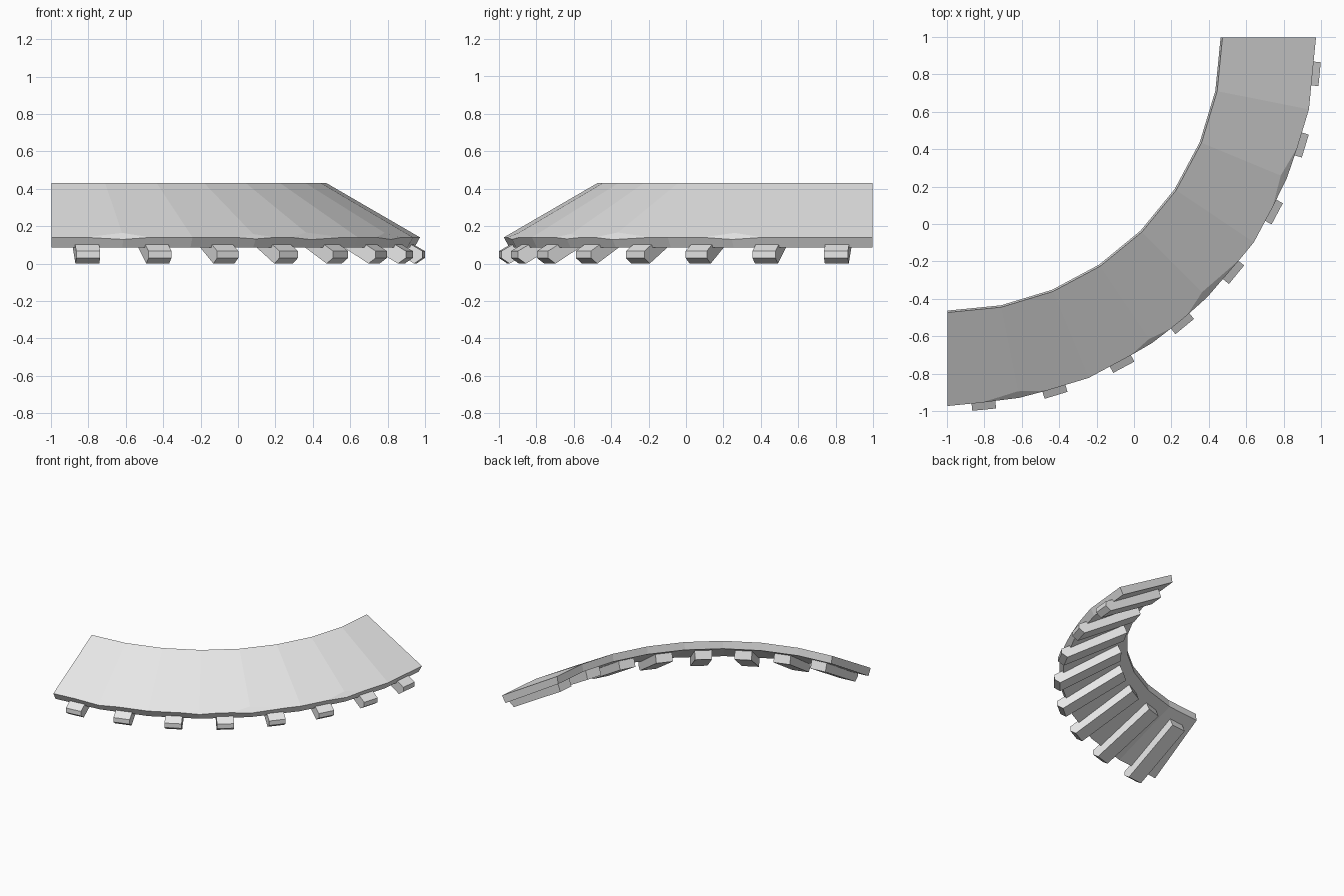
import bpy, bmesh
from math import sin, cos, radians
from mathutils import Vector

cube = bpy.data.objects.get("Cube")
if cube:
    bpy.data.objects.remove(cube, do_unlink=True)

CENTRE = Vector((-0.997, 0.997, 0))
SEGMENTS = 8
STEP = radians(90 / SEGMENTS)

grey = bpy.data.materials.new("light_grey")
grey.use_nodes = True
grey.diffuse_color = (0.8, 0.8, 0.8, 1)
grey.node_tree.nodes["Principled BSDF"].inputs["Base Color"].default_value = (0.8, 0.8, 0.8, 1)


def axes(angle):
    """Outward and tangent directions around the bend."""
    return Vector((sin(angle), -cos(angle), 0)), Vector((cos(angle), sin(angle), 0))


def place(angle, r, z, side=0.0):
    out, tangent = axes(angle)
    return CENTRE + out * r + tangent * side + Vector((0, 0, z))


def loft(bm, rings):
    """Skin a row of closed sections and cap both ends."""
    rows = [[bm.verts.new(p) for p in ring] for ring in rings]
    n = len(rows[0])
    for a, b in zip(rows, rows[1:]):
        for i in range(n):
            j = (i + 1) % n
            bm.faces.new((a[i], a[j], b[j], b[i]))
    bm.faces.new(rows[0])
    bm.faces.new(rows[-1])


def finish(bm, name):
    bmesh.ops.recalc_face_normals(bm, faces=bm.faces)
    mesh = bpy.data.meshes.new(name)
    bm.to_mesh(mesh)
    bm.free()
    mesh.materials.append(grey)
    bpy.context.collection.objects.link(bpy.data.objects.new(name, mesh))


# Curved sloping roof slab
slab_section = [(1.47, 0.43), (1.97, 0.14), (1.94, 0.085), (1.46, 0.37)]
bm = bmesh.new()
loft(bm, [[place(k * STEP, r, z) for r, z in slab_section] for k in range(SEGMENTS + 1)])

# Chips knocked off some corners of the eave: corner, depth, sideways lean
for k, depth, lean in ((1, 0.012, -0.01), (3, 0.009, 0), (4, 0.013, 0.02), (6, 0.012, 0)):
    out, tangent = axes(k * STEP)
    normal = (out * 0.7 + Vector((0, 0, 0.71)) + tangent * lean).normalized()
    point = place(k * STEP, 1.97, 0.14) - normal * depth
    bmesh.ops.bisect_plane(bm, geom=bm.verts[:] + bm.edges[:] + bm.faces[:], dist=1e-5,
                           plane_co=point, plane_no=normal, clear_outer=True)
    bmesh.ops.holes_fill(bm, edges=[e for e in bm.edges if e.is_boundary], sides=0)
finish(bm, "roof_slab")

# Rafters under the slab, one per segment, with chamfered tails
rafter_section = [(1.53, 0.338), (1.999, 0.067), (1.999, 0.03), (1.955, 0.0), (1.50, 0.264)]
for k in range(SEGMENTS):
    angle = (k + 0.5) * STEP
    bm = bmesh.new()
    loft(bm, [[place(angle, r, z, s) for r, z in rafter_section] for s in (-0.064, 0.064)])
    finish(bm, f"rafter_{k + 1}")
